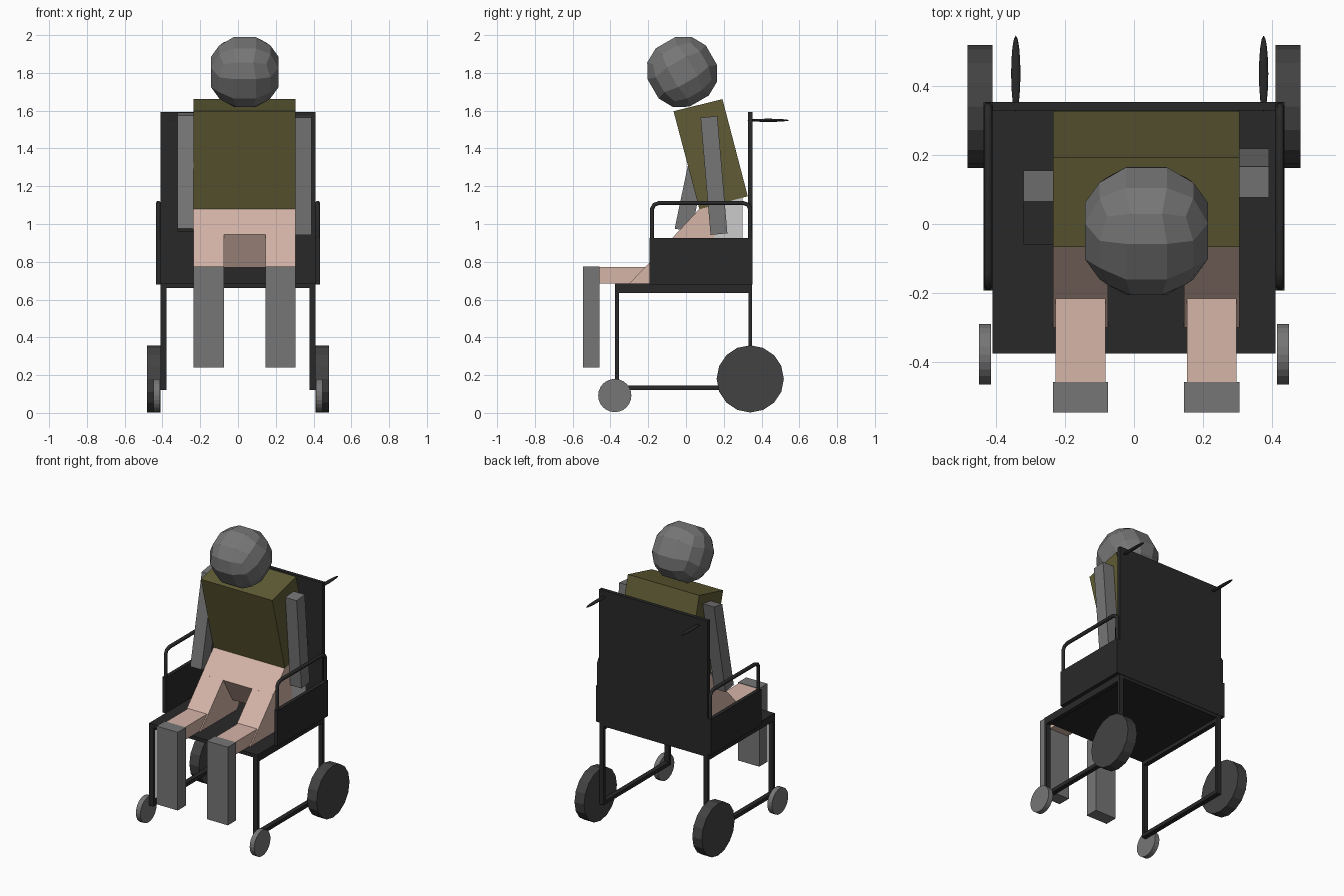
import bpy, bmesh, math
from mathutils import Vector, Matrix

if "Cube" in bpy.data.objects:
    bpy.data.objects.remove(bpy.data.objects["Cube"])


def material(name, r, g, b):
    m = bpy.data.materials.new(name)
    m.diffuse_color = (r, g, b, 1)
    m.use_nodes = True
    m.node_tree.nodes["Principled BSDF"].inputs["Base Color"].default_value = m.diffuse_color
    return m


BLACK = material("black_frame", 0.022, 0.022, 0.022)
RUBBER = material("dark_rubber", 0.055, 0.055, 0.055)
GREY = material("mid_grey", 0.18, 0.18, 0.18)
OLIVE = material("olive_cloth", 0.115, 0.105, 0.035)
SKIN = material("skin", 0.67, 0.46, 0.39)


def finish(name, bm, mat):
    bmesh.ops.recalc_face_normals(bm, faces=bm.faces)
    me = bpy.data.meshes.new(name)
    bm.to_mesh(me)
    bm.free()
    ob = bpy.data.objects.new(name, me)
    bpy.context.collection.objects.link(ob)
    if mat:
        me.materials.append(mat)
    return ob


def prism(name, x0, x1, profile, mat):
    """Extrude a side profile of (y, z) points from x0 to x1."""
    bm = bmesh.new()
    f = bm.faces.new([bm.verts.new((x0, y, z)) for y, z in profile])
    r = bmesh.ops.extrude_face_region(bm, geom=[f])
    bmesh.ops.translate(bm, vec=(x1 - x0, 0, 0),
                        verts=[v for v in r["geom"] if isinstance(v, bmesh.types.BMVert)])
    return finish(name, bm, mat)


def box(name, x0, x1, y0, y1, z0, z1, mat):
    return prism(name, x0, x1, [(y0, z0), (y1, z0), (y1, z1), (y0, z1)], mat)


def wheel(name, x, y, z, radius, width, sides, mat):
    bm = bmesh.new()
    bmesh.ops.create_cone(bm, cap_ends=True, segments=sides, radius1=radius, radius2=radius,
                          depth=width, matrix=Matrix.Translation((x, y, z))
                          @ Matrix.Rotation(math.pi / 2, 4, 'Y'))
    return finish(name, bm, mat)


# Chair seat and back
box("seat", -0.41, 0.41, -0.375, 0.35, 0.66, 0.685, BLACK)
box("backrest", -0.41, 0.41, 0.328, 0.353, 0.68, 1.593, BLACK)

for s, side in ((-1, "left"), (1, "right")):
    a, b = sorted((s * 0.378, s * 0.41))
    # Frame tubes
    box(side + "_seat_rail", a, b, -0.375, 0.35, 0.635, 0.66, BLACK)
    box(side + "_lower_rail", a, b, -0.375, 0.35, 0.12, 0.145, BLACK)
    box(side + "_front_leg", a, b, -0.375, -0.355, 0.12, 0.66, BLACK)
    box(side + "_back_leg", a, b, 0.33, 0.35, 0.12, 0.68, BLACK)
    # Side panel and armrest tube
    a, b = sorted((s * 0.41, s * 0.435))
    box(side + "_side_panel", a, b, -0.193, 0.353, 0.68, 0.925, BLACK)
    cu = bpy.data.curves.new(side + "_armrest", 'CURVE')
    cu.dimensions = '3D'
    cu.bevel_depth = 0.0125
    cu.bevel_resolution = 1
    path = [(-0.18, 0.92), (-0.18, 1.08), (-0.168, 1.102), (-0.14, 1.112),
            (0.30, 1.112), (0.328, 1.102), (0.34, 1.08), (0.34, 0.92)]
    sp = cu.splines.new('POLY')
    sp.points.add(len(path) - 1)
    for p, (y, z) in zip(sp.points, path):
        p.co = (s * 0.422, y, z, 1)
    cu.materials.append(BLACK)
    bpy.context.collection.objects.link(bpy.data.objects.new(side + "_armrest", cu))
    # Wheels
    wheel(side + "_back_wheel", s * 0.446, 0.34, 0.18, 0.178, 0.072, 16, RUBBER)
    wheel(side + "_front_wheel", s * 0.431, -0.377, 0.092, 0.088, 0.034, 24, GREY)

# Push handles: thin flattened ellipsoids
for x, side in ((-0.342, "left"), (0.375, "right")):
    bm = bmesh.new()
    bmesh.ops.create_uvsphere(bm, u_segments=16, v_segments=8, radius=1,
                              matrix=Matrix.Translation((x, 0.435, 1.549))
                              @ Matrix.Diagonal((0.0135, 0.11, 0.0085, 1)))
    finish(side + "_push_handle", bm, BLACK)

# Torso and arms
prism("torso", -0.235, 0.305, [(-0.066, 1.597), (0.193, 1.661), (0.327, 1.147), (0.071, 1.078)], OLIVE)
prism("right_arm", 0.305, 0.39, [(0.077, 1.563), (0.166, 1.571), (0.219, 0.951), (0.13, 0.942)], GREY)
prism("left_arm", -0.32, -0.235, [(0.065, 1.575), (0.155, 1.59), (0.03, 0.96), (-0.06, 0.975)], GREY)

# Hips
prism("hips", -0.235, 0.305, [(0.071, 1.08), (0.15, 1.099), (0.15, 0.77), (0.05, 0.77), (-0.055, 0.945)], SKIN)
prism("hips_back", -0.235, 0.305, [(0.15, 1.099), (0.30, 1.14), (0.30, 0.77), (0.15, 0.77)], None)

# Legs
for x, side in ((-0.155, "left"), (0.225, "right")):
    prism(side + "_thigh", x - 0.08, x + 0.08,
          [(0.071, 1.08), (-0.213, 0.775), (-0.30, 0.686), (0.10, 0.686), (0.15, 0.77)], SKIN)
    prism(side + "_knee", x - 0.072, x + 0.072,
          [(-0.213, 0.772), (-0.46, 0.772), (-0.46, 0.686), (-0.30, 0.686), (-0.2, 0.686)], SKIN)
    box(side + "_lower_leg", x - 0.08, x + 0.08, -0.545, -0.457, 0.24, 0.775, GREY)

# Head: faceted ball made from a subdivided cube
bm = bmesh.new()
bmesh.ops.create_cube(bm, size=2)
bmesh.ops.subdivide_edges(bm, edges=bm.edges[:], cuts=2, use_grid_fill=True)
tilt = Matrix.Rotation(math.radians(30), 3, 'X')
for v in bm.verts:
    v.co = tilt @ (v.co.normalized() * 0.197) + Vector((0.036, -0.02, 1.805))
finish("head", bm, GREY)
